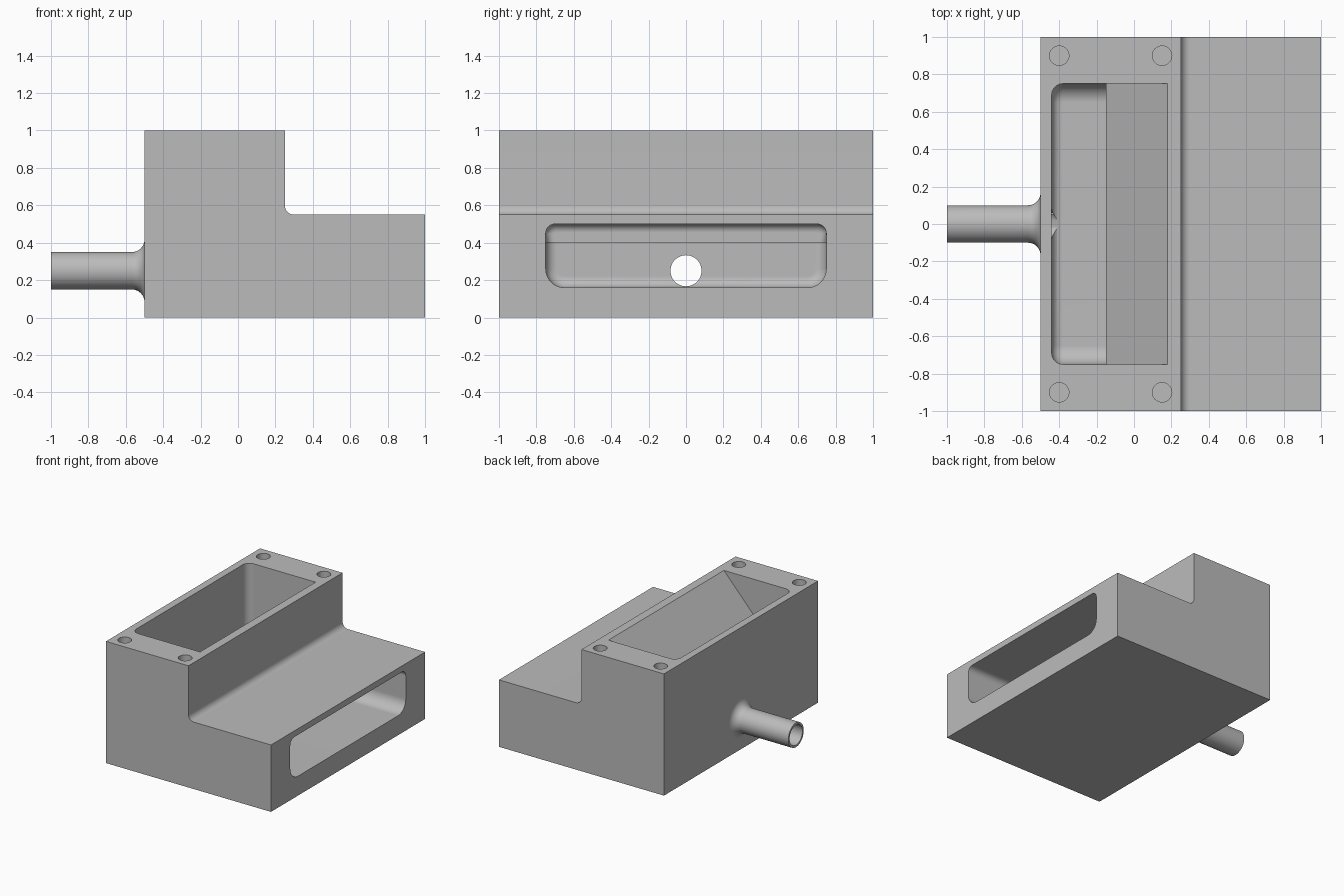
import bpy, bmesh, math
from mathutils import Matrix, Vector

old = bpy.data.objects.get("Cube")
if old:
    bpy.data.objects.remove(old, do_unlink=True)

grey = bpy.data.materials.new("plain grey")
grey.use_nodes = True
GREY = (0.5, 0.5, 0.5, 1)
grey.diffuse_color = GREY
grey.node_tree.nodes["Principled BSDF"].inputs["Base Color"].default_value = GREY


def make(name, bm):
    bmesh.ops.recalc_face_normals(bm, faces=bm.faces)
    mesh = bpy.data.meshes.new(name)
    bm.to_mesh(mesh)
    bm.free()
    obj = bpy.data.objects.new(name, mesh)
    mesh.materials.append(grey)
    bpy.context.collection.objects.link(obj)
    return obj


def prism(profile, half):
    """Extrude an x-z profile symmetrically along y."""
    bm = bmesh.new()
    face = bm.faces.new([bm.verts.new((x, -half, z)) for x, z in profile])
    new = bmesh.ops.extrude_face_region(bm, geom=[face])["geom"]
    bmesh.ops.translate(bm, vec=(0, 2 * half, 0),
                        verts=[v for v in new if isinstance(v, bmesh.types.BMVert)])
    bmesh.ops.recalc_face_normals(bm, faces=bm.faces)
    return bm


def fillet(bm, radius, rule):
    """Round every edge whose two end points satisfy the rule."""
    edges = [e for e in bm.edges if rule(e.verts[0].co, e.verts[1].co)]
    bmesh.ops.bevel(bm, geom=edges, offset=radius, offset_type='OFFSET',
                    segments=8, profile=0.5, affect='EDGES')


def near(a, b):
    return abs(a - b) < 1e-4


def lathe(profile, steps=64):
    """Revolve (x, radius) points about the pipe axis."""
    bm = bmesh.new()
    verts = [bm.verts.new((x, 0, r)) for x, r in profile]
    edges = [bm.edges.new(p) for p in zip(verts, verts[1:])]
    bmesh.ops.spin(bm, geom=verts + edges, cent=(0, 0, 0), axis=(1, 0, 0),
                   angle=2 * math.pi, steps=steps)
    bmesh.ops.remove_doubles(bm, verts=bm.verts, dist=1e-5)
    bmesh.ops.translate(bm, vec=(0, 0, PIPE_Z), verts=bm.verts)
    return bm


def combine(target, tool, operation):
    mod = target.modifiers.new(operation.lower(), 'BOOLEAN')
    mod.object = tool
    mod.operation = operation
    mod.solver = 'EXACT'
    bpy.context.view_layer.objects.active = target
    bpy.ops.object.modifier_apply(modifier=mod.name)
    bpy.data.objects.remove(tool, do_unlink=True)


PIPE_Z = 0.25

# Stepped block with a rounded inner corner
bm = prism([(-0.5, 0), (1, 0), (1, 0.55), (0.25, 0.55), (0.25, 1), (-0.5, 1)], 1)
fillet(bm, 0.05, lambda a, b: all(near(p.x, 0.25) and near(p.z, 0.55) for p in (a, b)))
body = make("housing", bm)

# Flared pipe on the side wall
R = 0.067
flare = [(-0.5 - R + R * math.sin(t), 0.1 + R - R * math.cos(t))
         for t in (i * math.pi / 16 for i in range(8, -1, -1))]
pipe = make("pipe", lathe([(-0.47, 0), (-0.47, 0.1 + R)] + flare + [(-1, 0.1), (-1, 0)]))
combine(body, pipe, 'UNION')

# Inner chamber: open top, sloping chute, lip and outlet slot
LEFT, FLOOR, CEILING, LIP = -0.44, 0.16, 0.5, -0.09
bm = prism([(LEFT, FLOOR), (1.1, FLOOR), (1.1, CEILING), (LIP, CEILING), (LIP, 0.4),
            (-0.15, 0.4), (-0.15, 0.64), (0.226, 1.05), (LEFT, 1.05)], 0.75)
fillet(bm, 0.1, lambda a, b: near(a.y, b.y) and near(a.z, FLOOR) and near(b.z, FLOOR))
fillet(bm, 0.05, lambda a, b: near(a.y, b.y) and near(a.z, CEILING) and near(b.z, CEILING))
fillet(bm, 0.06, lambda a, b: near(a.x, LEFT) and near(b.x, LEFT) and min(a.z, b.z) < 1)
fillet(bm, 0.045, lambda a, b: near(a.x, LIP) and near(b.x, LIP) and max(a.z, b.z) > 0.41)
combine(body, make("chamber_cutter", bm), 'DIFFERENCE')

# Pipe bore
bore = lathe([(-1.1, 0), (-1.1, 0.083), (-0.36, 0.083), (-0.36, 0)])
combine(body, make("bore_cutter", bore), 'DIFFERENCE')

# Four blind screw holes in the top
for x in (-0.4, 0.15):
    for y in (-0.9, 0.9):
        bm = bmesh.new()
        bmesh.ops.create_cone(bm, cap_ends=True, segments=32, radius1=0.052, radius2=0.052,
                              depth=0.4, matrix=Matrix.Translation(Vector((x, y, 1))))
        combine(body, make("hole_cutter", bm), 'DIFFERENCE')

# Smooth fillets while keeping flat faces crisp
bpy.ops.object.select_all(action='DESELECT')
body.select_set(True)
bpy.context.view_layer.objects.active = body
bpy.ops.object.shade_smooth_by_angle(angle=math.radians(30))
body.modifiers.new("even_shading", 'WEIGHTED_NORMAL').keep_sharp = True
